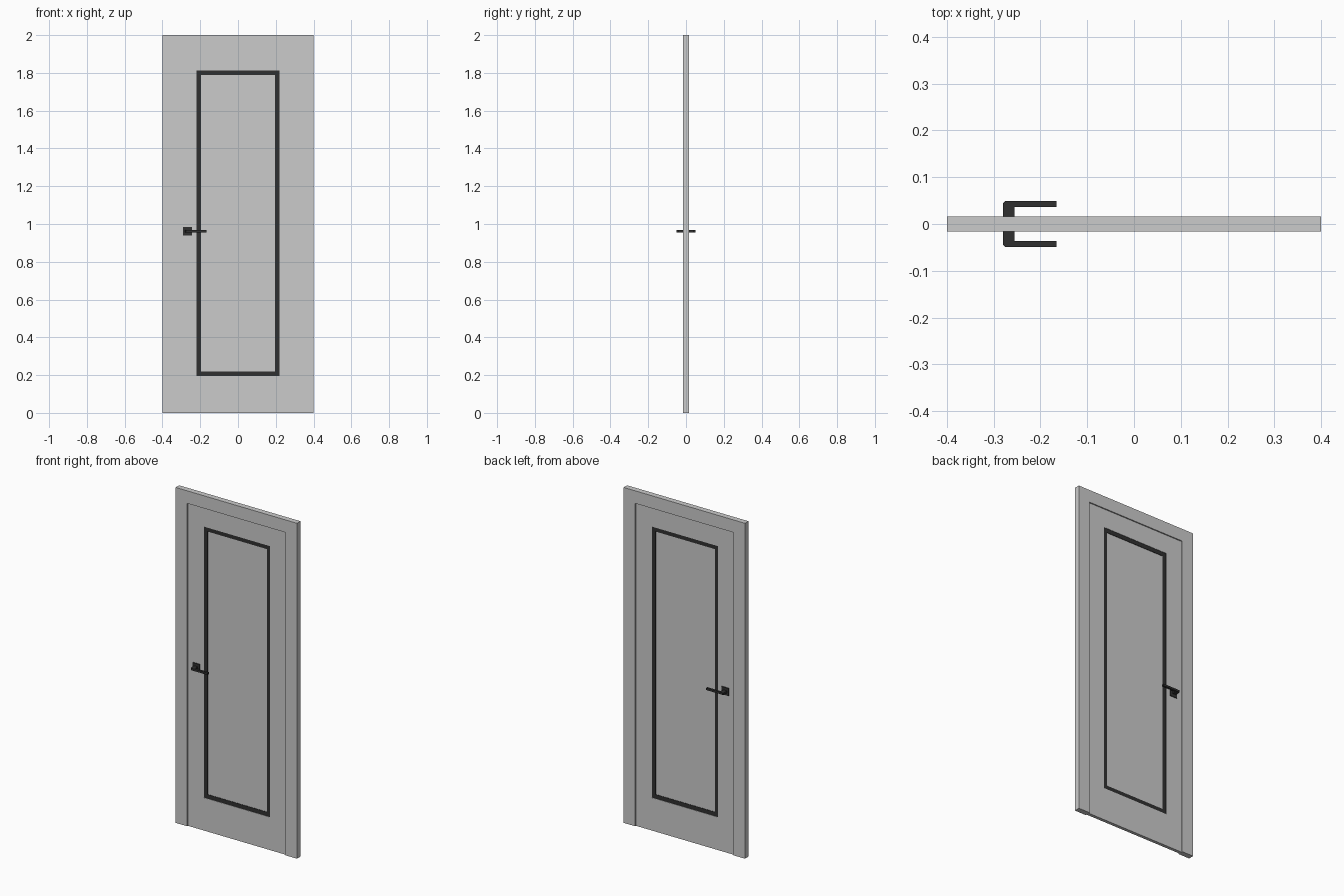
import bpy, bmesh
from mathutils import Vector

if "Cube" in bpy.data.objects:
    bpy.data.objects.remove(bpy.data.objects["Cube"])

dark = bpy.data.materials.new("dark_metal")
dark.diffuse_color = (0.03, 0.03, 0.03, 1)
dark.use_nodes = True
dark.node_tree.nodes["Principled BSDF"].inputs["Base Color"].default_value = dark.diffuse_color


def finish(name, bm, mat=None):
    bmesh.ops.recalc_face_normals(bm, faces=bm.faces[:])
    me = bpy.data.meshes.new(name)
    bm.to_mesh(me)
    bm.free()
    ob = bpy.data.objects.new(name, me)
    bpy.context.collection.objects.link(ob)
    if mat:
        me.materials.append(mat)
    return ob


def box(name, x0, x1, y0, y1, z0, z1, mat=None):
    bm = bmesh.new()
    bmesh.ops.create_cube(bm, size=1)
    for v in bm.verts:
        v.co = Vector((x1 if v.co.x > 0 else x0,
                       y1 if v.co.y > 0 else y0,
                       z1 if v.co.z > 0 else z0))
    return finish(name, bm, mat)


def prism(name, points, direction, mat=None):
    bm = bmesh.new()
    face = bm.faces.new([bm.verts.new(p) for p in points])
    new = bmesh.ops.extrude_face_region(bm, geom=[face])["geom"]
    bmesh.ops.translate(bm, vec=direction,
                        verts=[g for g in new if isinstance(g, bmesh.types.BMVert)])
    return finish(name, bm, mat)


W, H = 0.4, 2.0           # outer size
IW, IH = 0.324, 1.925     # frame opening
PW, P0, P1 = 0.219, 0.196, 1.812   # panel opening
FY, LY, TY, GY = 0.0165, 0.0095, 0.0075, 0.005   # half depths

# Outer frame, open at the floor
frame = [(-W, 0), (-W, H), (W, H), (W, 0), (IW, 0), (IW, IH), (-IW, IH), (-IW, 0)]
prism("door_frame", [(x, -FY, z) for x, z in frame], (0, 2 * FY, 0))

# Door leaf: stiles and rails
for side, s in (("left", -1), ("right", 1)):
    a, b = sorted((s * PW, s * IW))
    box(side + "_stile", a, b, -LY, LY, 0, IH)
box("top_rail", -PW, PW, -LY, LY, P1, IH)
box("bottom_rail", -PW, PW, -LY, LY, 0, P0)

# Dark trim around the recessed panel
t = 0.024
for side, s in (("left", -1), ("right", 1)):
    a, b = sorted((s * (PW - t), s * PW))
    box(side + "_trim", a, b, -TY, TY, P0, P1, dark)
box("top_trim", -PW + t, PW - t, -TY, TY, P1 - t, P1, dark)
box("bottom_trim", -PW + t, PW - t, -TY, TY, P0, P0 + t, dark)
box("centre_panel", -PW + t, PW - t, -GY, GY, P0 + t, P1 - t)

# Handles on both faces: square rose and bent lever
for side, s in (("front", -1), ("back", 1)):
    a, b = sorted((s * LY, s * 0.0145))
    box(side + "_handle_rose", -0.290, -0.244, a, b, 0.939, 0.985, dark)
    lever = [(-0.280, 0.012), (-0.280, 0.045), (-0.276, 0.049), (-0.166, 0.049),
             (-0.166, 0.036), (-0.256, 0.036), (-0.256, 0.012)]
    prism(side + "_handle_lever", [(x, s * y, 0.956) for x, y in lever],
          (0, 0, 0.012), dark)
